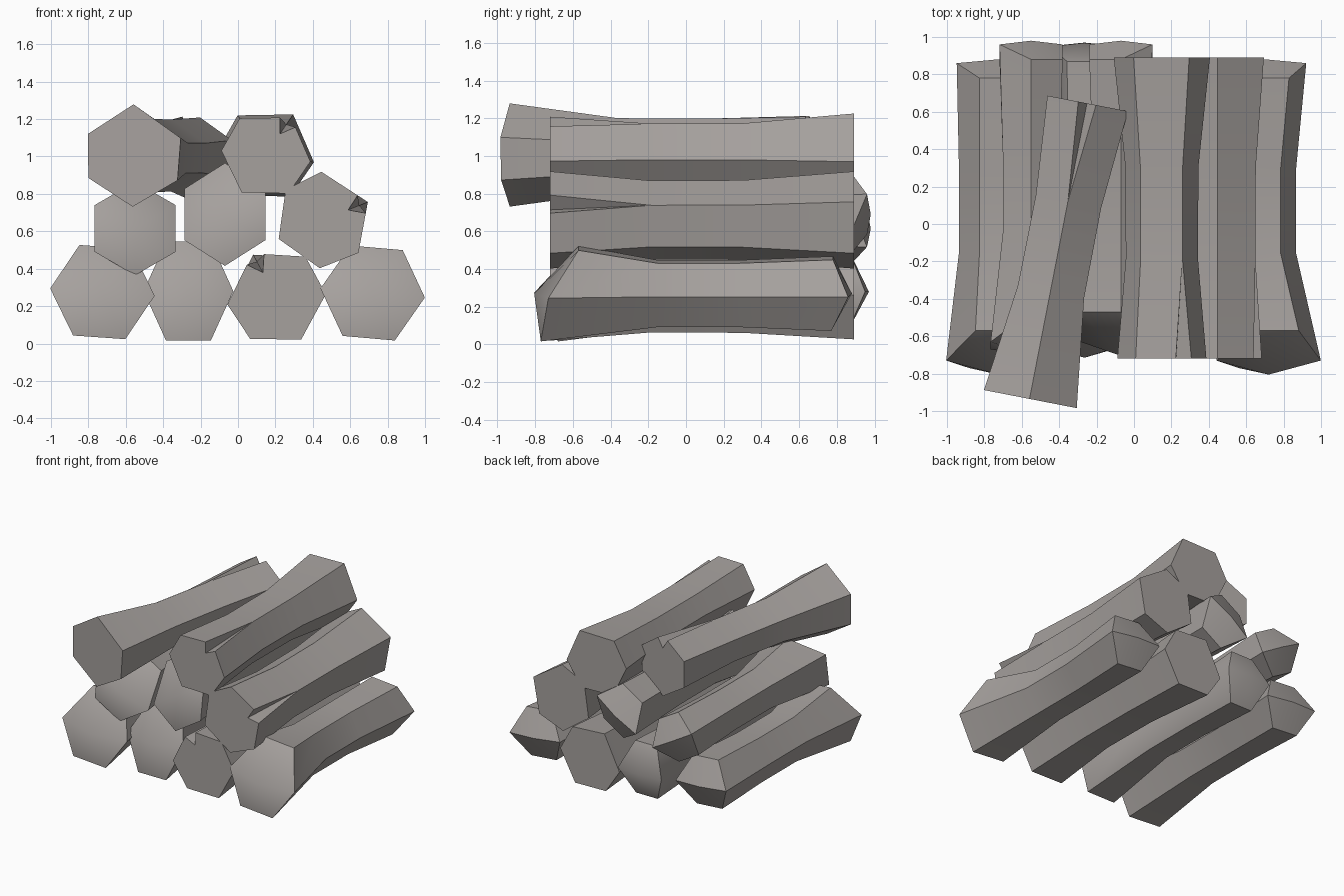
import bpy, bmesh
from math import radians, sin, cos
from mathutils import Matrix, Vector

cube = bpy.data.objects.get("Cube")
if cube:
    bpy.data.objects.remove(cube)

wood = bpy.data.materials.new("grey_wood")
wood.use_nodes = True
COLOR = (0.38, 0.355, 0.34, 1)
wood.diffuse_color = COLOR
wood.node_tree.nodes["Principled BSDF"].inputs["Base Color"].default_value = COLOR

REGULAR = (0, 60, 120, 180, 240, 300)
UNEVEN = (0, 70, 119, 181, 244, 295)


def hexagon(radii, turn, angles):
    """Six (x, z) corners of a log's cross-section."""
    turned = [radians(turn + a) for a in angles]
    return [Vector((radii[0] * cos(a), radii[1] * sin(a))) for a in turned]


def skin(name, rings, tips, location, yaw=0):
    """Join rings of points into a log; tips are optional raised cap centres."""
    bm = bmesh.new()
    loops = [[bm.verts.new(p) for p in ring] for ring in rings]
    n = len(loops[0])
    for a, b in zip(loops, loops[1:]):
        for i in range(n):
            j = (i + 1) % n
            bm.faces.new((a[i], a[j], b[j], b[i]))
    for loop, tip in zip((loops[0], loops[-1]), tips):
        if tip is None:
            bm.faces.new(loop)
        else:
            centre = bm.verts.new(tip)
            for i in range(n):
                bm.faces.new((loop[i], loop[(i + 1) % n], centre))
    bmesh.ops.remove_doubles(bm, verts=bm.verts, dist=0.0005)
    bmesh.ops.recalc_face_normals(bm, faces=bm.faces)
    bm.transform(Matrix.Translation(location) @ Matrix.Rotation(radians(yaw), 4, "Z"))
    mesh = bpy.data.meshes.new(name)
    bm.to_mesh(mesh)
    bm.free()
    mesh.materials.append(wood)
    log = bpy.data.objects.new(name, mesh)
    bpy.context.collection.objects.link(log)
    bpy.ops.object.select_all(action="DESELECT")
    log.select_set(True)
    bpy.context.view_layer.objects.active = log
    bpy.ops.object.shade_smooth_by_angle(angle=radians(50))


def chopped_log(name, x, z, radii, turn, shift=0, bend=0):
    """Waisted log whose ends are hewn to a ridge."""
    corners = hexagon(radii, turn, REGULAR)
    front = (-.73, -.57, -.57, -.73, -.77, -.77)
    back = (.86, .78, .78, .86, .77, .77)
    sections = ((1, 0, front), (.7, bend, [-.15] * 6),
                (.7, bend, [.28] * 6), (.78, bend / 3, back))
    rings = [[(c.x * s + dx, y, c.y * s) for c, y in zip(corners, ys)]
             for s, dx, ys in sections]
    tips = ((0, -.805, 0), (bend / 3, .88, 0))
    skin(name, rings, tips, (x, shift, z))


def split_log(name, location, radius, turn, taper=1, yaw=0):
    """Waisted log with sawn ends and a wedge-shaped split at its first corner."""
    corners = hexagon((radius, radius), turn, UNEVEN)
    first = corners[0]
    notch = [first.lerp(corners[5], .22), first * .56, first.lerp(corners[1], .22)]
    notched, plain = notch + corners[1:], [first] * 3 + corners[1:]
    sections = ((1, -.805, notched), (.81, -.27, plain),
                (.82, .22, plain), (taper, .805, plain))
    rings = [[(c.x * s, y, c.y * s) for c in ring] for s, y, ring in sections]
    skin(name, rings, (None, None), location, yaw)


# Bottom row
chopped_log("bottom_right_log", -.725, .275, (.28, .28), -4, bend=-.015)
chopped_log("bottom_inner_right_log", -.265, .28, (.24, .305), 0, shift=.09)
split_log("bottom_inner_left_log", (.205, .085, .25), .265, 119, taper=.97)
chopped_log("bottom_left_log", .72, .27, (.28, .28), -5, bend=-.05)

# Middle row
chopped_log("middle_right_log", -.55, .615, (.25, .25), -30, shift=.1)
chopped_log("middle_centre_log", -.07, .69, (.25, .275), 30, shift=.1)
split_log("middle_left_log", (.455, .085, .66), .258, 22)

# Top row, with one log lying askew
split_log("top_askew_log", (-.405, -.145, 1.005), .238, 90, taper=1.15, yaw=169)
split_log("top_left_log", (.15, .085, 1.01), .24, 56, taper=1.08)
